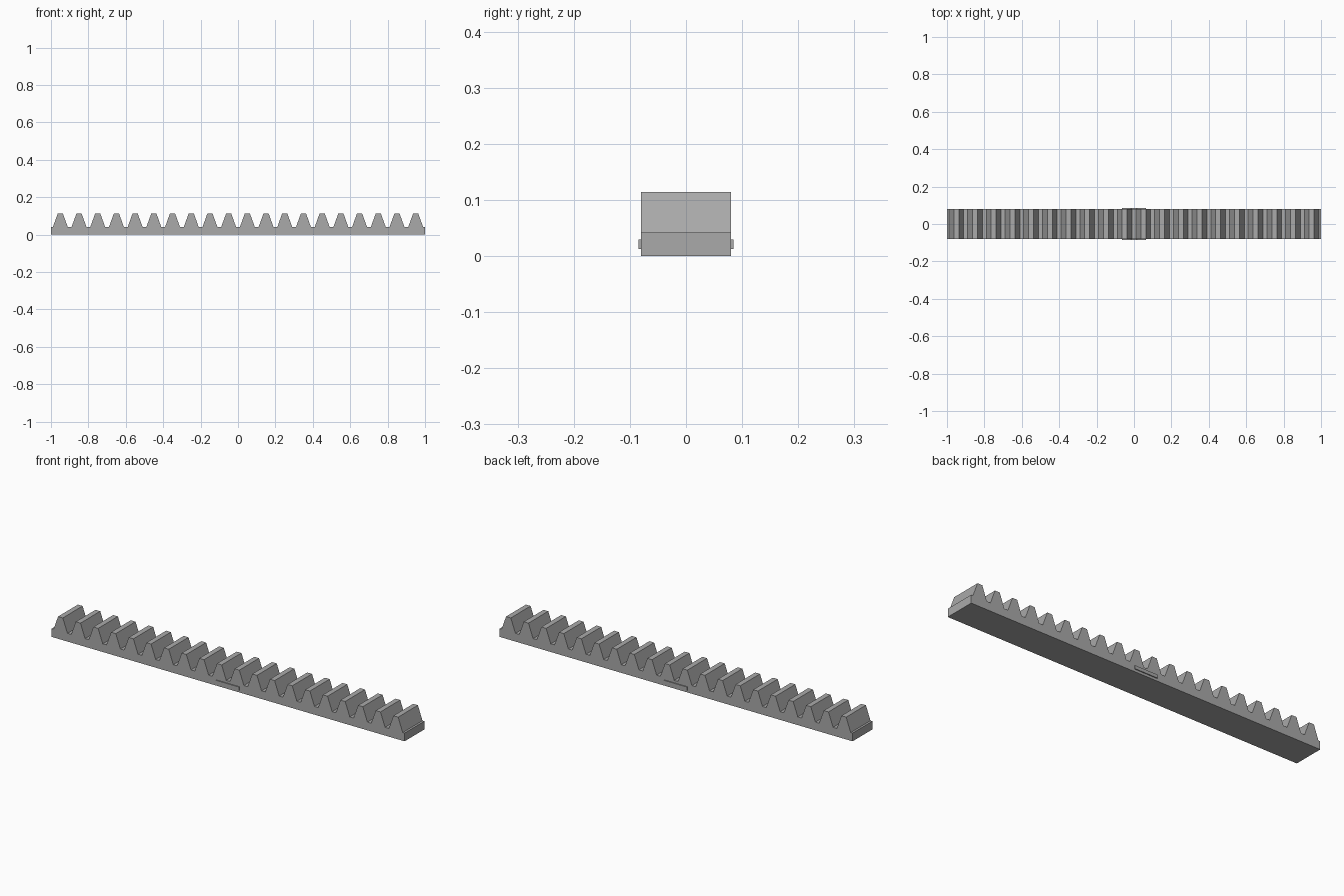
import bpy, bmesh, math

if "Cube" in bpy.data.objects:
    bpy.data.objects.remove(bpy.data.objects["Cube"])

PITCH, TEETH = 0.1, 20
ROOT, TOP = 0.042, 0.114
HALF_DEPTH = 0.08
m = PITCH / math.pi                      # gear module
slope = math.tan(math.radians(20))       # flank angle
tip = PITCH / 4 - m * slope              # half width of tooth tip
base = PITCH / 4 + 1.25 * m * slope      # half width of tooth root

# Dark grey metal
metal = bpy.data.materials.new("dark_grey")
metal.diffuse_color = (0.4, 0.4, 0.4, 1)
metal.use_nodes = True
metal.node_tree.nodes["Principled BSDF"].inputs["Base Color"].default_value = metal.diffuse_color


def make_object(name, bm):
    bmesh.ops.recalc_face_normals(bm, faces=bm.faces)
    mesh = bpy.data.meshes.new(name)
    bm.to_mesh(mesh)
    bm.free()
    mesh.materials.append(metal)
    obj = bpy.data.objects.new(name, mesh)
    bpy.context.collection.objects.link(obj)
    return obj


# Toothed bar: side profile extruded through the depth
profile = [(-1, 0), (-1, ROOT)]
for i in range(TEETH):
    x = -1 + PITCH * (i + 0.5)
    profile += [(x - base, ROOT), (x - tip, TOP), (x + tip, TOP), (x + base, ROOT)]
profile += [(1, ROOT), (1, 0)]

bm = bmesh.new()
face = bm.faces.new([bm.verts.new((x, -HALF_DEPTH, z)) for x, z in profile])
ext = bmesh.ops.extrude_face_region(bm, geom=[face])
moved = [g for g in ext["geom"] if isinstance(g, bmesh.types.BMVert)]
bmesh.ops.translate(bm, verts=moved, vec=(0, 2 * HALF_DEPTH, 0))
make_object("toothed_rack", bm)

# Small plain raised strips at the middle of both long sides
for side, name in ((-1, "front_label_strip"), (1, "back_label_strip")):
    bm = bmesh.new()
    bmesh.ops.create_cube(bm, size=1)
    bmesh.ops.scale(bm, verts=bm.verts, vec=(0.13, 0.01, 0.017))
    strip = make_object(name, bm)
    strip.location = (0, side * HALF_DEPTH, 0.021)
